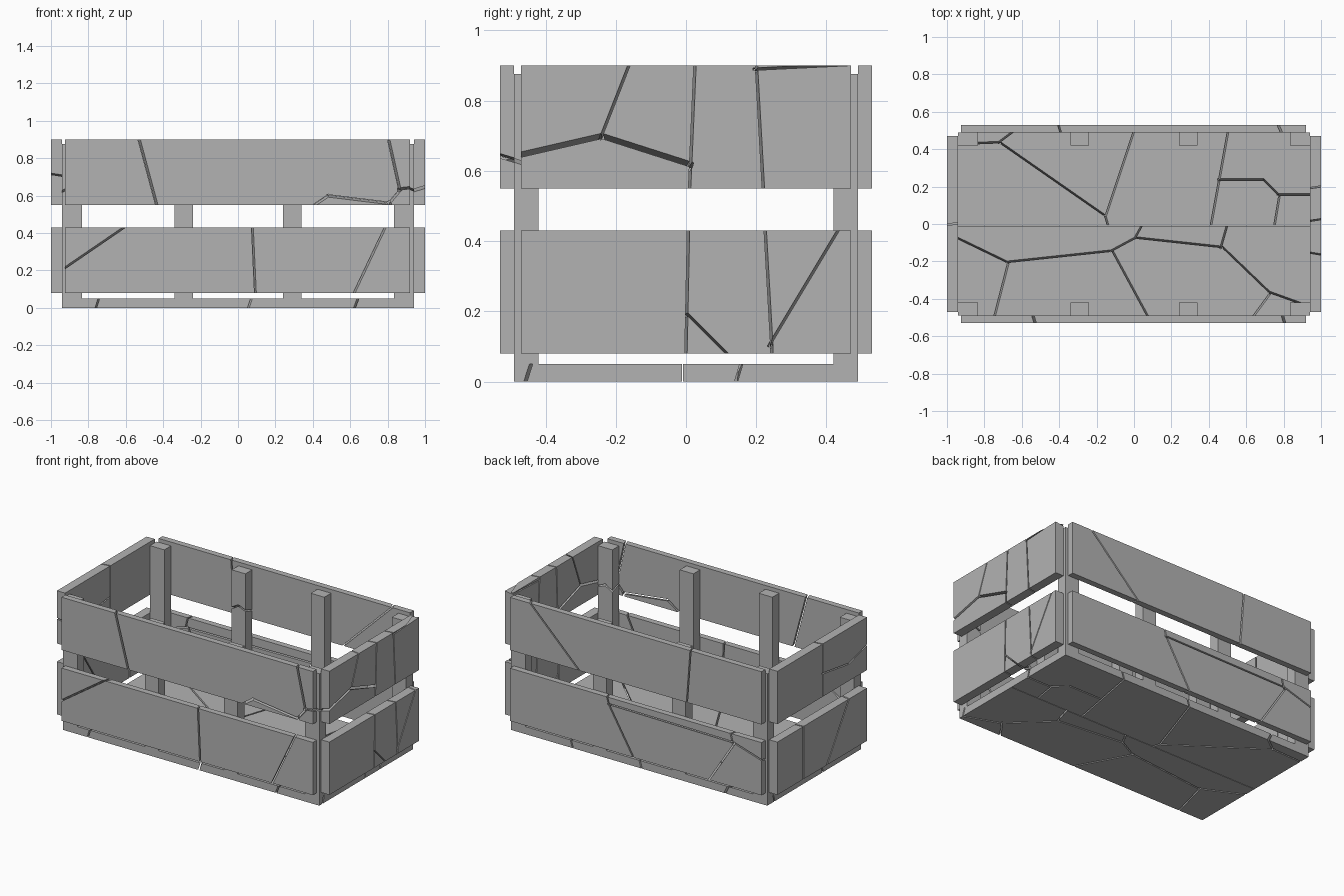
import bpy, bmesh
from mathutils import Vector, Matrix

cube = bpy.data.objects.get("Cube")
if cube:
    bpy.data.objects.remove(cube, do_unlink=True)

wood = bpy.data.materials.new("grey wood")
wood.use_nodes = True
GREY = (0.45, 0.45, 0.45, 1)
wood.diffuse_color = GREY
wood.node_tree.nodes["Principled BSDF"].inputs["Base Color"].default_value = GREY


def add_object(name, bm):
    mesh = bpy.data.meshes.new(name)
    bmesh.ops.recalc_face_normals(bm, faces=bm.faces)
    bm.to_mesh(mesh)
    bm.free()
    mesh.materials.append(wood)
    ob = bpy.data.objects.new(name, mesh)
    bpy.context.collection.objects.link(ob)
    return ob


def board(name, low, high):
    low, high = Vector(low), Vector(high)
    bm = bmesh.new()
    bmesh.ops.create_cube(bm, size=1, matrix=Matrix.Translation((low + high) / 2)
                          @ Matrix.Diagonal((high - low).to_4d()))
    return add_object(name, bm)


def crack(ob, axis, lines, width=0.01, lean=0.3):
    """Cut thin leaning slots through a board; axis is the board's thin direction."""
    depth = sum(c[axis] for c in ob.bound_box) / 8

    def lift(p, d):
        q = list(p)
        q.insert(axis, d)
        return Vector(q)

    bm = bmesh.new()
    through = lift((0, 0), 1)
    for line in lines:
        for start, end in zip(line, line[1:]):
            a, b = lift(start, depth), lift(end, depth)
            along = (b - a).normalized()
            across = through.cross(along)
            columns = (along * ((b - a).length + width), across * width,
                       (through + across * lean) * 0.2)
            frame = Matrix(columns).transposed().to_4x4()
            bmesh.ops.create_cube(bm, size=1,
                                  matrix=Matrix.Translation((a + b) / 2) @ frame)
    cutter = add_object("crack_cutter", bm)
    cutter.hide_render = True
    mod = ob.modifiers.new("cracks", 'BOOLEAN')
    mod.operation, mod.solver, mod.use_self = 'DIFFERENCE', 'EXACT', True
    mod.object = cutter
    graph = bpy.context.evaluated_depsgraph_get()
    cut = bpy.data.meshes.new_from_object(ob.evaluated_get(graph))
    ob.modifiers.clear()
    ob.data = cut
    bpy.data.objects.remove(cutter, do_unlink=True)


# Floor: two planks, broken into shards
floor_back = board("floor_plank_back", (-0.94, -0.008, 0), (0.94, 0.49, 0.05))
crack(floor_back, 2, [
    [(-0.98, 0.42), (-0.72, 0.43), (-0.16, 0.04), (-0.14, -0.03)],
    [(-0.72, 0.43), (-0.6, 0.52)],
    [(0, 0.52), (-0.16, 0.04)],
    [(0.5, 0.52), (0.4, -0.03)],
    [(0.45, 0.23), (0.69, 0.23), (0.77, 0.15), (0.97, 0.15)],
    [(0.77, 0.15), (0.74, -0.03)]], 0.009)
floor_front = board("floor_plank_front", (-0.94, -0.49, 0), (0.94, -0.011, 0.05))
crack(floor_front, 2, [
    [(-0.97, -0.07), (-0.68, -0.21), (-0.12, -0.15), (0.01, -0.08), (0.06, 0.01)],
    [(-0.68, -0.21), (-0.76, -0.52)],
    [(-0.12, -0.15), (0.08, -0.52)],
    [(0.01, -0.08), (0.47, -0.13), (0.51, 0.01)],
    [(0.47, -0.13), (0.72, -0.37), (0.61, -0.52)],
    [(0.72, -0.37), (0.97, -0.46)]], 0.009)

# Upright posts along the front and back
for side, row in ((-1, "front"), (1, "back")):
    y = sorted((side * 0.42, side * 0.49))
    for i, (x0, x1) in enumerate(((-0.94, -0.835), (-0.34, -0.24),
                                  (0.24, 0.34), (0.835, 0.94))):
        post = board(f"post_{row}_{i + 1}", (x0, y[0], 0.05), (x1, y[1], 0.875))
        if (row, i) in (("front", 3), ("back", 1), ("front", 0)):
            crack(post, 1, [[(x0 - 0.02, 0.6), ((x0 + x1) / 2, 0.64), (x1 + 0.02, 0.61)]])

# Slats: lower and upper on all four sides
slats = {}
for level, z0, z1 in (("lower", 0.08, 0.43), ("upper", 0.55, 0.9)):
    for side, front, flank in ((-1, "front", "right"), (1, "back", "left")):
        y = sorted((side * 0.49, side * 0.53))
        x = sorted((side * 0.94, side * 1.0))
        slats[front, level] = board(f"slat_{front}_{level}",
                                    (-0.925, y[0], z0), (0.92, y[1], z1))
        slats[flank, level] = board(f"slat_{flank}_{level}",
                                    (x[0], -0.47, z0), (x[1], 0.47, z1))

# Cracks in the front slats
crack(slats["front", "lower"], 1, [
    [(-0.95, 0.19), (-0.57, 0.45)],
    [(0.07, 0.45), (0.088, 0.06)],
    [(0.79, 0.45), (0.605, 0.06)]])
crack(slats["front", "upper"], 1, [
    [(-0.54, 0.92), (-0.435, 0.53)],
    [(0.795, 0.92), (0.86, 0.63), (0.805, 0.565), (0.48, 0.605), (0.37, 0.53)],
    [(0.86, 0.63), (0.95, 0.64)],
    [(0.805, 0.565), (0.815, 0.53)]], 0.013)

# Cracks in the back slats
crack(slats["back", "lower"], 1, [
    [(0.22, 0.45), (0.2, 0.38), (0.01, 0.06)],
    [(0.2, 0.38), (-0.72, 0.37), (-0.52, 0.06)],
    [(-0.72, 0.37), (-0.95, 0.3)],
    [(-0.72, 0.37), (-0.7, 0.45)]], 0.009)
crack(slats["back", "upper"], 1, [
    [(0.8, 0.92), (0.4, 0.53)],
    [(-0.4, 0.92), (-0.37, 0.53)]], 0.009)

# Cracks in the end slats
crack(slats["left", "lower"], 0, [
    [(0.003, 0.45), (-0.005, 0.06)],
    [(0.22, 0.45), (0.24, 0.1), (0.45, 0.45)],
    [(0, 0.19), (0.13, 0.06)],
    [(0.24, 0.1), (0.24, 0.06)]], 0.007, 0.15)
crack(slats["left", "upper"], 0, [
    [(-0.5, 0.63), (-0.24, 0.69), (0.01, 0.61)]], 0.015)
crack(slats["left", "upper"], 0, [
    [(-0.24, 0.69), (-0.15, 0.92)],
    [(0.022, 0.92), (0.005, 0.53)],
    [(0.195, 0.92), (0.217, 0.53)],
    [(0.195, 0.885), (0.5, 0.9)]], 0.007, 0.15)
crack(slats["right", "lower"], 0, [
    [(-0.04, 0.06), (-0.3, 0.45)],
    [(0.2, 0.45), (0.2, 0.06)]], 0.008, 0.15)
crack(slats["right", "upper"], 0, [
    [(0, 0.92), (0, 0.53)],
    [(0, 0.7), (-0.28, 0.66), (-0.5, 0.72)]], 0.008, 0.15)
